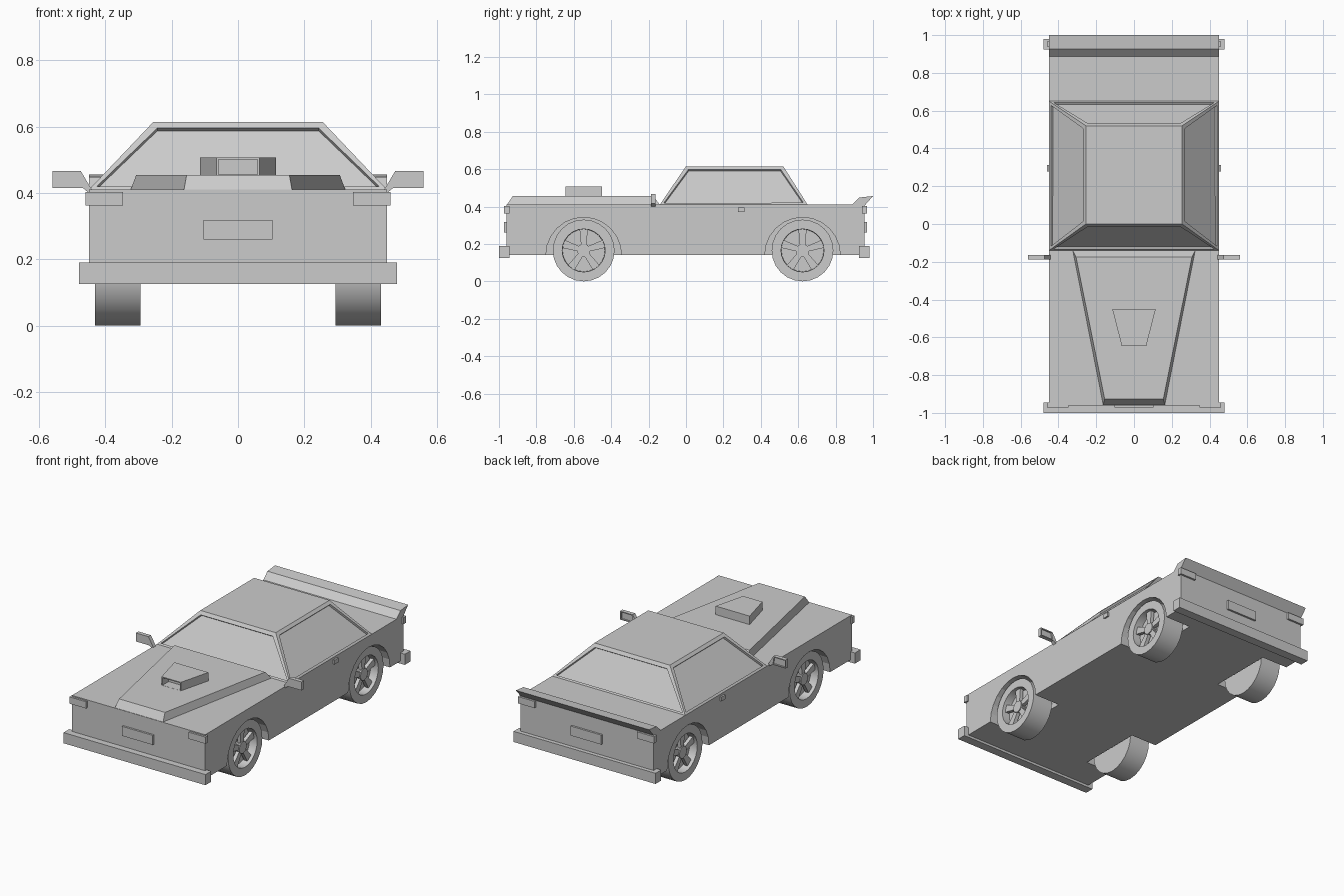
import bpy, bmesh
from math import sin, cos, pi
from mathutils import Vector

if "Cube" in bpy.data.objects:
    bpy.data.objects.remove(bpy.data.objects["Cube"])


def loft(name, ring_a, ring_b):
    """Solid between two matching rings of points."""
    n = len(ring_a)
    bm = bmesh.new()
    v = [bm.verts.new(p) for p in list(ring_a) + list(ring_b)]
    bm.faces.new(v[:n])
    bm.faces.new(v[n:])
    for i in range(n):
        j = (i + 1) % n
        bm.faces.new((v[i], v[j], v[n + j], v[n + i]))
    return finish(name, bm)


def finish(name, bm):
    bmesh.ops.recalc_face_normals(bm, faces=bm.faces[:])
    me = bpy.data.meshes.new(name)
    bm.to_mesh(me)
    bm.free()
    ob = bpy.data.objects.new(name, me)
    bpy.context.collection.objects.link(ob)
    return ob


def box(name, x0, x1, y0, y1, z0, z1):
    ring = [(x0, y0), (x1, y0), (x1, y1), (x0, y1)]
    return loft(name, [(x, y, z0) for x, y in ring], [(x, y, z1) for x, y in ring])


def slab(front, back, wf, wb, z):
    """Symmetric trapezoid ring at height z."""
    return [(-wf, front, z), (wf, front, z), (wb, back, z), (-wb, back, z)]


def recess(ob, test, border, depth):
    """Inset the faces whose normal passes the test and push them inward."""
    bm = bmesh.new()
    bm.from_mesh(ob.data)
    bm.normal_update()
    faces = [f for f in bm.faces if test(f.normal)]
    bmesh.ops.inset_individual(bm, faces=faces, thickness=border)
    bmesh.ops.inset_individual(bm, faces=faces, thickness=0.0005, depth=-depth)
    bm.to_mesh(ob.data)
    bm.free()


def circle(x, y, z, r, n):
    return [(x, y + r * sin(2 * pi * i / n), z + r * cos(2 * pi * i / n)) for i in range(n)]


# body with wheel wells cut out
body = box("body", -0.45, 0.45, -0.96, 0.955, 0.14, 0.41)
AXLES = (-0.547, 0.623)
for s in (-1, 1):
    for y in AXLES:
        cutter = loft("well_cutter", circle(s * 0.275, y, 0.14, 0.202, 24),
                      circle(s * 0.6, y, 0.14, 0.202, 24))
        cutter.hide_render = True
        mod = body.modifiers.new("well", 'BOOLEAN')
        mod.operation = 'DIFFERENCE'
        mod.solver = 'EXACT'
        mod.object = cutter
        bpy.context.view_layer.objects.active = body
        bpy.ops.object.modifier_apply(modifier=mod.name)
        bpy.data.objects.remove(cutter)

# cabin with recessed windows
cabin = loft("cabin", slab(-0.14, 0.65, 0.45, 0.45, 0.41), slab(0.0, 0.52, 0.255, 0.255, 0.615))
recess(cabin, lambda n: abs(n.z) < 0.95, 0.026, 0.014)

# bonnet bulge and air scoop
loft("bonnet_bulge", slab(-0.957, -0.14, 0.163, 0.324, 0.41), slab(-0.927, -0.175, 0.155, 0.307, 0.455))
scoop = loft("air_scoop", slab(-0.645, -0.45, 0.065, 0.115, 0.45), slab(-0.645, -0.45, 0.065, 0.115, 0.507))
recess(scoop, lambda n: n.y < -0.9, 0.008, 0.06)

# rear spoiler
profile = [(0.888, 0.41), (0.927, 0.448), (1.0, 0.456), (0.955, 0.405)]
loft("spoiler", [(-0.45, y, z) for y, z in profile], [(0.45, y, z) for y, z in profile])

# bumpers and number plates
box("front_bumper", -0.48, 0.48, -1.0, -0.945, 0.125, 0.19)
box("rear_bumper", -0.48, 0.48, 0.925, 0.98, 0.125, 0.19)
box("front_plate", -0.104, 0.104, -0.972, -0.95, 0.26, 0.318)
box("rear_plate", -0.104, 0.104, 0.945, 0.967, 0.26, 0.318)

for s, side in ((-1, "left"), (1, "right")):
    # lights wrapping the corners, door handles
    box(side + "_headlight", s * 0.347, s * 0.46, -0.972, -0.945, 0.362, 0.403)
    box(side + "_tail_light", s * 0.347, s * 0.46, 0.94, 0.967, 0.362, 0.403)
    box(side + "_door_handle", s * 0.44, s * 0.46, 0.277, 0.313, 0.37, 0.396)

    # door mirror: arm plus head with recessed glass
    arm = [(0.475, 0.467), (0.435, 0.40), (0.45, 0.40), (0.468, 0.415)]
    loft(side + "_mirror_arm", [(s * x, -0.187, z) for x, z in arm],
         [(s * x, -0.163, z) for x, z in arm])
    head = [(0.56, 0.415), (0.56, 0.467), (0.475, 0.467), (0.468, 0.415)]
    mirror = loft(side + "_mirror_head", [(s * x, -0.187, z) for x, z in head],
                  [(s * x, -0.163, z) for x, z in head])
    recess(mirror, lambda n: n.y > 0.9, 0.008, 0.008)

    for y, end in zip(AXLES, ("front", "rear")):
        # tyre with dished outer face
        name = side + "_" + end
        r = 0.165
        tyre = loft(name + "_wheel", circle(s * 0.295, y, r, r, 24), circle(s * 0.432, y, r, r, 24))
        bm = bmesh.new()
        bm.from_mesh(tyre.data)
        bm.normal_update()
        cap = [f for f in bm.faces if f.normal.x * s > 0.9]
        bmesh.ops.inset_individual(bm, faces=cap, thickness=0.05)
        bmesh.ops.inset_individual(bm, faces=cap, thickness=0.002, depth=-0.05)
        bm.to_mesh(tyre.data)
        bm.free()
        bpy.ops.object.select_all(action='DESELECT')
        tyre.select_set(True)
        bpy.context.view_layer.objects.active = tyre
        bpy.ops.object.shade_smooth_by_angle(angle=0.6)

        # hub and five spokes
        loft(name + "_hub", circle(s * 0.38, y, r, 0.036, 10), circle(s * 0.417, y, r, 0.036, 10))
        for k in range(5):
            a = 2 * pi * k / 5
            out, across = Vector((0, sin(a), cos(a))), Vector((0, cos(a), -sin(a)))

            def spoke_ring(x):
                c = Vector((s * x, y, r))
                return [c + out * d + across * w for d, w in
                        ((0.025, -0.014), (0.025, 0.014), (0.114, 0.022), (0.114, -0.022))]
            loft(name + "_spoke", spoke_ring(0.39), spoke_ring(0.412))
